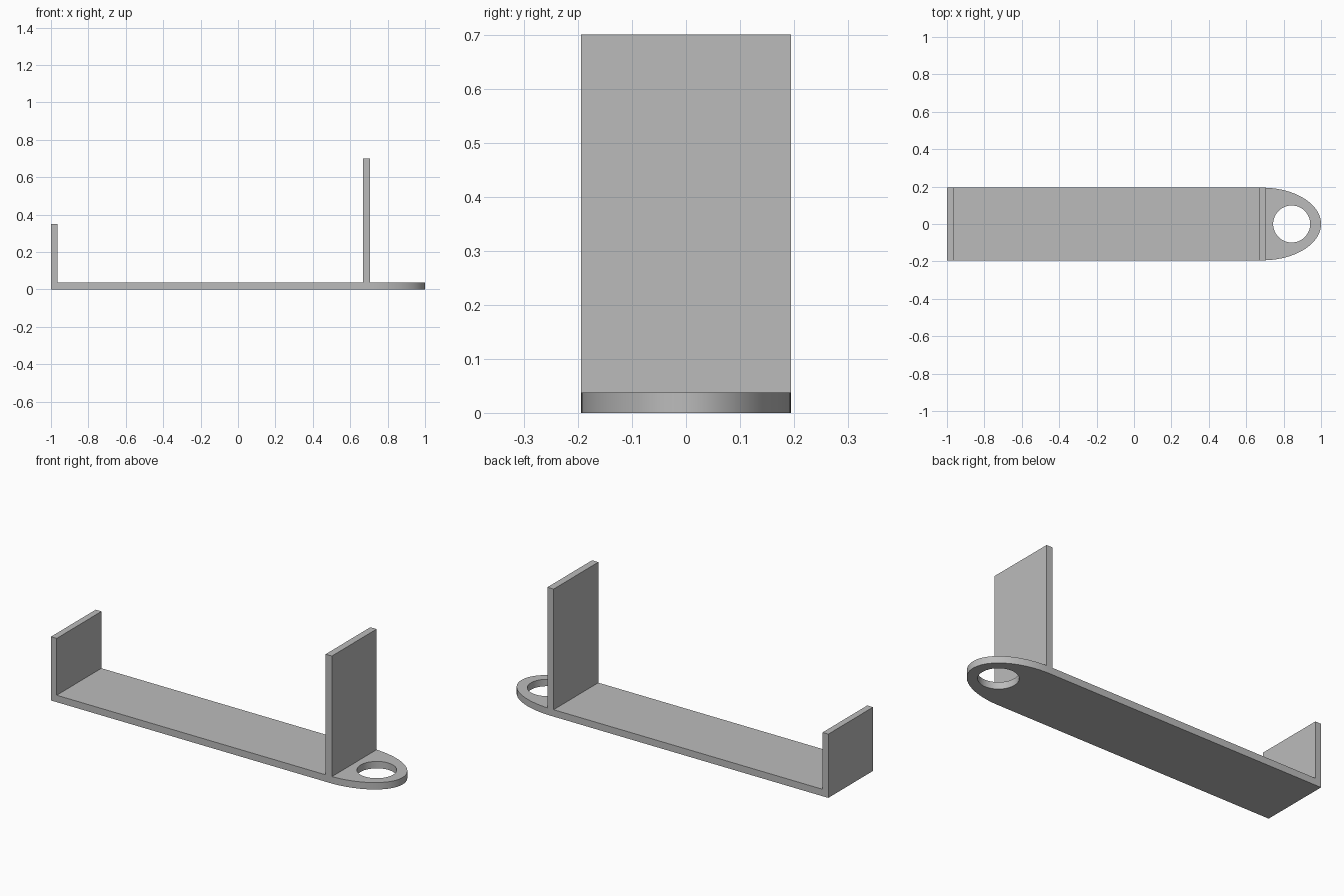
import bpy, bmesh
from math import sin, cos, pi, radians

cube = bpy.data.objects.get("Cube")
if cube:
    bpy.data.objects.remove(cube, do_unlink=True)

HALF_W = 0.194
THICK = 0.038
TAB_X = 0.687      # centre of the rounded end
HOLE_X = 0.843

grey = bpy.data.materials.new("plain grey")
grey.use_nodes = True
colour = (0.5, 0.5, 0.5, 1)
grey.diffuse_color = colour
grey.node_tree.nodes["Principled BSDF"].inputs["Base Color"].default_value = colour


def arc(cx, rx, ry, start, end, steps):
    angles = [start + (end - start) * i / steps for i in range(steps + 1)]
    return [(cx + rx * cos(a), ry * sin(a)) for a in angles]


def plate(name, outlines, thickness):
    """Extruded flat plate; outlines after the first become holes."""
    curve = bpy.data.curves.new(name, "CURVE")
    curve.dimensions = "2D"
    curve.fill_mode = "BOTH"
    curve.extrude = thickness / 2
    for points in outlines:
        spline = curve.splines.new("POLY")
        spline.points.add(len(points) - 1)
        for p, (x, y) in zip(spline.points, points):
            p.co = (x, y, 0, 1)
        spline.use_cyclic_u = True
    obj = bpy.data.objects.new(name, curve)
    bpy.context.collection.objects.link(obj)
    bpy.ops.object.select_all(action="DESELECT")
    obj.select_set(True)
    bpy.context.view_layer.objects.active = obj
    bpy.ops.object.convert(target="MESH")
    obj = bpy.context.object
    # Weld the caps to the rim and rest the plate on the ground
    bm = bmesh.new()
    bm.from_mesh(obj.data)
    bmesh.ops.remove_doubles(bm, verts=bm.verts, dist=0.0001)
    bmesh.ops.recalc_face_normals(bm, faces=bm.faces)
    bmesh.ops.translate(bm, verts=bm.verts, vec=(0, 0, thickness / 2))
    bm.to_mesh(obj.data)
    bm.free()
    obj.data.materials.clear()
    obj.data.materials.append(grey)
    bpy.ops.object.shade_smooth_by_angle(angle=radians(30))
    return obj


def wall(name, x0, x1, top):
    """Upright plate across the full width of the base."""
    bpy.ops.mesh.primitive_cube_add(size=1, location=((x0 + x1) / 2, 0, (THICK + top) / 2))
    obj = bpy.context.object
    obj.name = name
    obj.scale = (x1 - x0, 2 * HALF_W, top - THICK)
    bpy.ops.object.transform_apply(location=False, rotation=False, scale=True)
    obj.data.materials.append(grey)


# Base strip with a rounded, pierced end
outline = [(-1, HALF_W), (-1, -HALF_W)] + arc(TAB_X, 1 - TAB_X, HALF_W, -pi / 2, pi / 2, 48)
hole = arc(HOLE_X, 0.099, 0.099, 0, 2 * pi, 64)[:-1]
plate("base_plate", [outline, hole], THICK)

# Upright walls
wall("short_end_wall", -1, -0.965, 0.35)
wall("tall_wall", 0.668, 0.706, 0.70)
